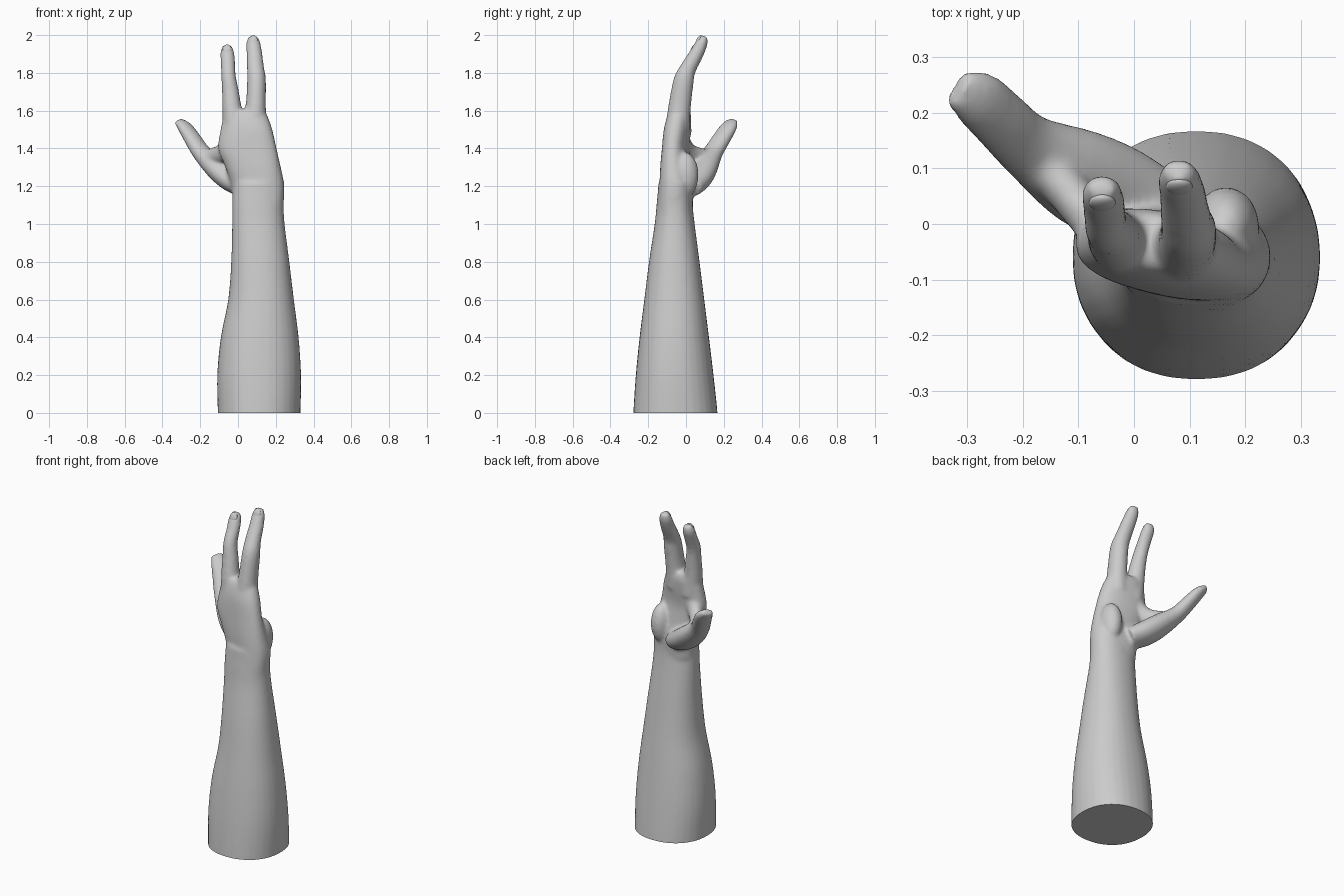
import bpy, bmesh, math
from mathutils import Vector, Matrix

cube = bpy.data.objects.get("Cube")
if cube:
    bpy.data.objects.remove(cube)

skin = bpy.data.materials.new("plain_grey")
skin.use_nodes = True
grey = (0.6, 0.6, 0.6, 1)
skin.diffuse_color = grey
skin.node_tree.nodes["Principled BSDF"].inputs["Base Color"].default_value = grey

SIDES, STEPS = 32, 5


def spline(rows):
    """Smoothly resample rows of numbers (Catmull-Rom)."""
    out, last = [], len(rows) - 1
    for i in range(last):
        a, b, c, d = (Vector(rows[max(0, min(last, i + k))]) for k in (-1, 0, 1, 2))
        for s in range(STEPS):
            t = s / STEPS
            out.append(b + (c - a) * (t / 2) + (a * 2 - b * 5 + c * 4 - d) * (t * t / 2)
                       + (b * 3 - a - c * 3 + d) * (t ** 3 / 2))
    return out + [Vector(rows[-1])]


def loft(bm, rows, across, square=2.0, upright=False):
    """Closed tube through rows of x, y, z, half width, half depth."""
    rows = spline(rows)
    centres = [Vector(r[:3]) for r in rows]
    rings = []
    for i, row in enumerate(rows):
        along = centres[min(i + 1, len(rows) - 1)] - centres[max(i - 1, 0)]
        along = Vector((0, 0, 1)) if upright else along.normalized()
        wide = Vector(across)
        wide = (wide - along * wide.dot(along)).normalized()
        deep = along.cross(wide)
        ring = []
        for k in range(SIDES):
            ang = math.tau * k / SIDES
            c, s = math.cos(ang), math.sin(ang)
            c, s = (math.copysign(abs(v) ** (2 / square), v) for v in (c, s))
            ring.append(bm.verts.new(centres[i] + wide * (c * row[3]) + deep * (s * row[4])))
        rings.append(ring)
    for low, high in zip(rings, rings[1:]):
        for k in range(SIDES):
            n = (k + 1) % SIDES
            bm.faces.new((low[k], low[n], high[n], high[k]))
    bm.faces.new(rings[0][::-1])
    bm.faces.new(rings[-1])


def blob(bm, centre, radii, tilt=Matrix()):
    m = Matrix.Translation(centre) @ tilt @ Matrix.Diagonal((*radii, 1))
    bmesh.ops.create_uvsphere(bm, u_segments=24, v_segments=16, radius=1, matrix=m)


def add_object(name, mesh):
    ob = bpy.data.objects.new(name, mesh)
    bpy.context.collection.objects.link(ob)
    mesh.materials.clear()
    mesh.materials.append(skin)
    return ob


bm = bmesh.new()

# Forearm and wrist
loft(bm, [(.112, -.055, -.1, .217, .225), (.112, -.056, 0, .219, .223),
          (.112, -.06, .2, .222, .206), (.115, -.062, .4, .206, .184),
          (.122, -.062, .6, .174, .159), (.118, -.062, .8, .154, .134),
          (.108, -.06, 1, .139, .106), (.106, -.06, 1.1, .136, .096),
          (.11, -.055, 1.22, .135, .09)], (1, 0, 0), 2.2, True)

# Palm, turned slightly so the thumb side comes forward
loft(bm, [(.106, -.058, 1.08, .134, .09), (.105, -.05, 1.2, .141, .088),
          (.08, -.055, 1.3, .148, .078), (.05, -.055, 1.4, .156, .068),
          (.045, -.046, 1.5, .138, .068), (.04, -.036, 1.57, .118, .06),
          (.036, -.032, 1.605, .1, .045)], (1, -.15, 0), 2.3, True)
blob(bm, (.165, -.005, 1.26), (.06, .072, .12))

# Index finger
loft(bm, [(-.01, -.035, 1.48, .07, .065), (-.03, -.028, 1.6, .053, .054),
          (-.04, -.016, 1.7, .045, .046), (-.05, -.003, 1.78, .039, .042),
          (-.053, .028, 1.85, .038, .036), (-.057, .055, 1.91, .037, .032),
          (-.057, .069, 1.945, .024, .02)], (1, 0, 0))

# Middle finger
loft(bm, [(.085, -.045, 1.5, .07, .065), (.094, -.034, 1.62, .054, .06),
          (.098, -.012, 1.76, .05, .054), (.093, .01, 1.82, .046, .044),
          (.087, .055, 1.9, .042, .038), (.081, .084, 1.96, .037, .032),
          (.08, .097, 1.995, .024, .02)], (1, 0, 0))

# Thumb with its fleshy base
loft(bm, [(.05, .01, 1.19, .08, .055), (-.03, .052, 1.235, .09, .065),
          (-.105, .09, 1.295, .085, .062), (-.19, .14, 1.375, .06, .046),
          (-.24, .187, 1.45, .055, .04), (-.28, .224, 1.51, .052, .032),
          (-.318, .242, 1.545, .036, .018)], (.6, .8, 0))

# Web between thumb and index finger
loft(bm, [(-.16, .11, 1.35, .045, .04), (-.085, .02, 1.375, .05, .04),
          (-.03, -.03, 1.43, .06, .05)], (0, 0, 1))

raw = bpy.data.meshes.new("raw_arm")
bmesh.ops.recalc_face_normals(bm, faces=bm.faces)
bm.to_mesh(raw)
bm.free()

# Fuse the parts into one skin
rough = add_object("rough_arm", raw)
fuse = rough.modifiers.new("fuse", "REMESH")
fuse.mode = "VOXEL"
fuse.voxel_size = .009
relax = rough.modifiers.new("relax", "SMOOTH")
relax.factor = .5
relax.iterations = 12
graph = bpy.context.evaluated_depsgraph_get()
fused = bpy.data.meshes.new_from_object(rough.evaluated_get(graph))
bpy.data.objects.remove(rough)

# Cut the arm flat at its foot
bm = bmesh.new()
bm.from_mesh(fused)
cut = bmesh.ops.bisect_plane(bm, geom=bm.verts[:] + bm.edges[:] + bm.faces[:],
                             plane_co=(0, 0, 0), plane_no=(0, 0, 1), clear_inner=True)
rim = [e for e in cut["geom_cut"] if isinstance(e, bmesh.types.BMEdge)]
bmesh.ops.contextual_create(bm, geom=rim)
bmesh.ops.recalc_face_normals(bm, faces=bm.faces)
bm.to_mesh(fused)
bm.free()
parts = [add_object("forearm_and_hand", fused)]

# Fingernails
for name, spot, along, out in (
        ("index_nail", (-.057, .038, 1.924), (0, .4, .9), (0, -.9, .4)),
        ("middle_nail", (.081, .067, 1.972), (0, .4, .9), (0, -.9, .4)),
        ("thumb_nail", (-.308, .222, 1.522), (-.65, .35, .65), (-.65, .4, -.6))):
    z = Vector(along).normalized()
    x = Vector(out).cross(z).normalized()
    turn = Matrix((x, z.cross(x), z)).transposed().to_4x4()
    bm = bmesh.new()
    blob(bm, spot, (.024, .012, .028), turn)
    mesh = bpy.data.meshes.new(name)
    bm.to_mesh(mesh)
    bm.free()
    parts.append(add_object(name, mesh))

# Smooth shading with a crisp cut edge
bpy.ops.object.select_all(action="DESELECT")
for ob in parts:
    ob.select_set(True)
bpy.context.view_layer.objects.active = parts[0]
bpy.ops.object.shade_smooth_by_angle(angle=math.radians(50))
